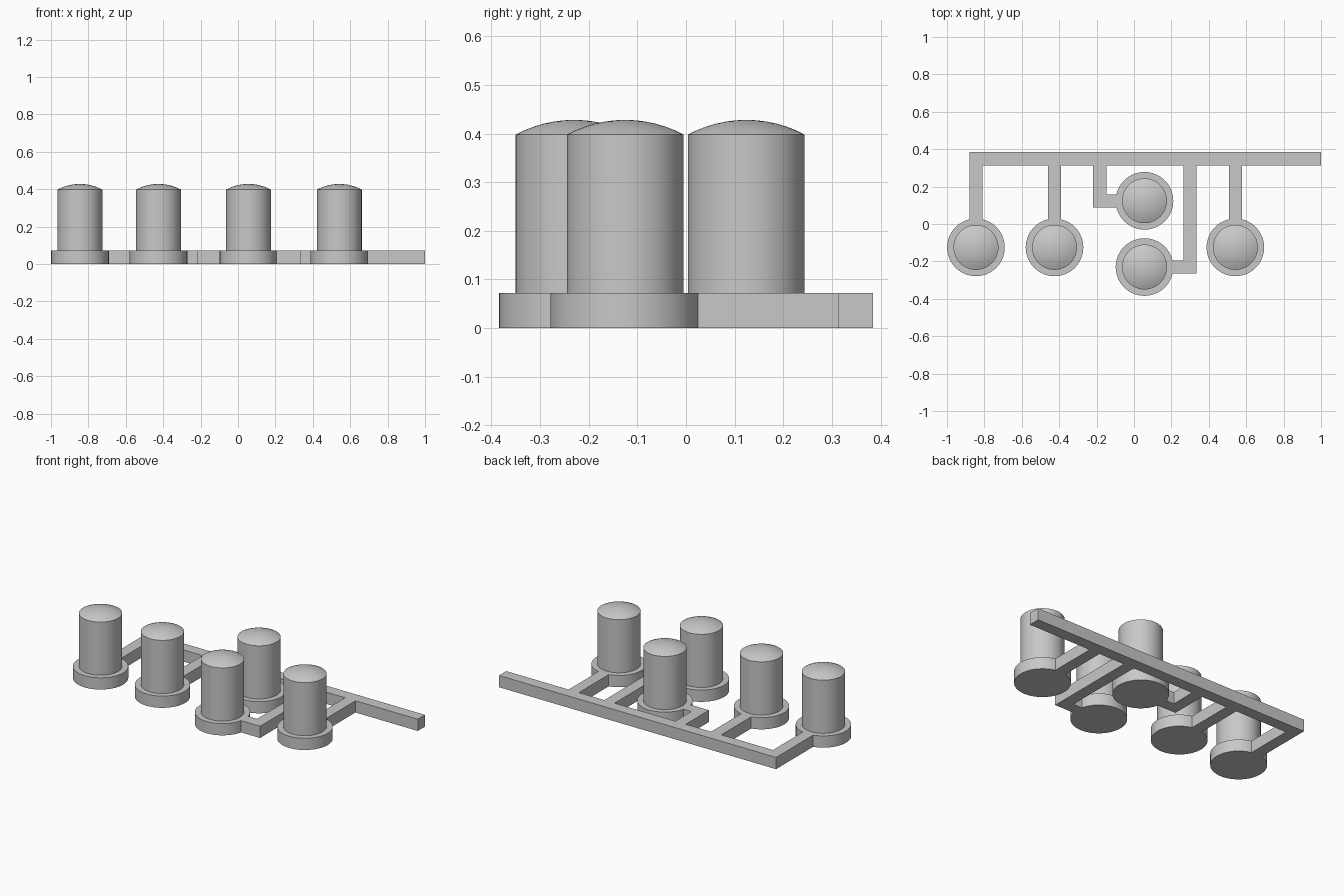
import bpy
import bmesh
from math import sin, cos, pi, asin, radians

cube = bpy.data.objects.get("Cube")
if cube:
    bpy.data.objects.remove(cube, do_unlink=True)

GREY = (0.58, 0.58, 0.58, 1)
grey = bpy.data.materials.new("plain grey")
grey.use_nodes = True
grey.diffuse_color = GREY
grey.node_tree.nodes["Principled BSDF"].inputs["Base Color"].default_value = GREY

FRAME_H = 0.072                  # height of rail, branches and bases
BAR = 0.07                       # width of rail and branches
BASE_R, TANK_R = 0.154, 0.12
SHOULDER, PEAK = 0.398, 0.428    # top of the tank wall and of its dome
RAIL_BACK = 0.384
RAIL_FRONT = RAIL_BACK - BAR
SEGMENTS = 64


def add_object(name, bm):
    bmesh.ops.recalc_face_normals(bm, faces=bm.faces)
    mesh = bpy.data.meshes.new(name)
    bm.to_mesh(mesh)
    bm.free()
    mesh.materials.append(grey)
    obj = bpy.data.objects.new(name, mesh)
    bpy.context.collection.objects.link(obj)
    return obj


def bar(name, x0, x1, y0, y1):
    bm = bmesh.new()
    bmesh.ops.create_cube(bm, size=1)
    for v in bm.verts:
        v.co.x = x0 if v.co.x < 0 else x1
        v.co.y = y0 if v.co.y < 0 else y1
        v.co.z = 0 if v.co.z < 0 else FRAME_H
    return add_object(name, bm)


def lathe(name, centre, profile):
    """Turn a (radius, height) profile that closes on the axis."""
    bm = bmesh.new()
    verts = [bm.verts.new((r, 0, z)) for r, z in profile]
    edges = [bm.edges.new(pair) for pair in zip(verts, verts[1:])]
    bmesh.ops.spin(bm, geom=verts + edges, cent=(0, 0, 0), axis=(0, 0, 1),
                   angle=2 * pi, steps=SEGMENTS)
    bmesh.ops.remove_doubles(bm, verts=bm.verts, dist=1e-5)
    obj = add_object(name, bm)
    obj.location = (*centre, 0)
    bpy.ops.object.select_all(action='DESELECT')
    obj.select_set(True)
    bpy.context.view_layer.objects.active = obj
    bpy.ops.object.shade_smooth_by_angle(angle=radians(20))
    return obj


# Long rail along the back
bar("rail", -0.88, 1, RAIL_FRONT, RAIL_BACK)

# Shallow spherical dome profile, from shoulder to peak
rise = PEAK - SHOULDER
dome_r = (TANK_R ** 2 + rise ** 2) / (2 * rise)
spread = asin(TANK_R / dome_r)
STEPS = 6
dome = [(dome_r * sin(spread * i / STEPS),
         PEAK - dome_r * (1 - cos(spread * i / STEPS))) for i in range(STEPS, -1, -1)]

# Domed tanks standing on round bases
tanks = {
    "far_right": (-0.845, -0.125),
    "right": (-0.425, -0.125),
    "middle_back": (0.056, 0.124),
    "middle_front": (0.056, -0.23),
    "left": (0.542, -0.125),
}
for name, centre in tanks.items():
    lathe(name + "_base", centre,
          [(0, 0), (BASE_R, 0), (BASE_R, FRAME_H), (0, FRAME_H)])
    lathe(name + "_tank", centre, [(0, FRAME_H), (TANK_R, FRAME_H)] + dome)

# Straight branches from rail to base
half = BAR / 2
reach = BASE_R - 0.005
for name in ("far_right", "right", "left"):
    x, y = tanks[name]
    bar(name + "_branch", x - half, x + half, y + reach, RAIL_FRONT)

# Bent branches reaching the middle bases from the side
for name, leg_x, side in (("middle_back", -0.183, -1), ("middle_front", 0.3, 1)):
    x, y = tanks[name]
    bar(name + "_branch", leg_x - half, leg_x + half, y - half, RAIL_FRONT)
    inner = sorted((leg_x - side * half, x + side * reach))
    bar(name + "_elbow", *inner, y - half, y + half)
